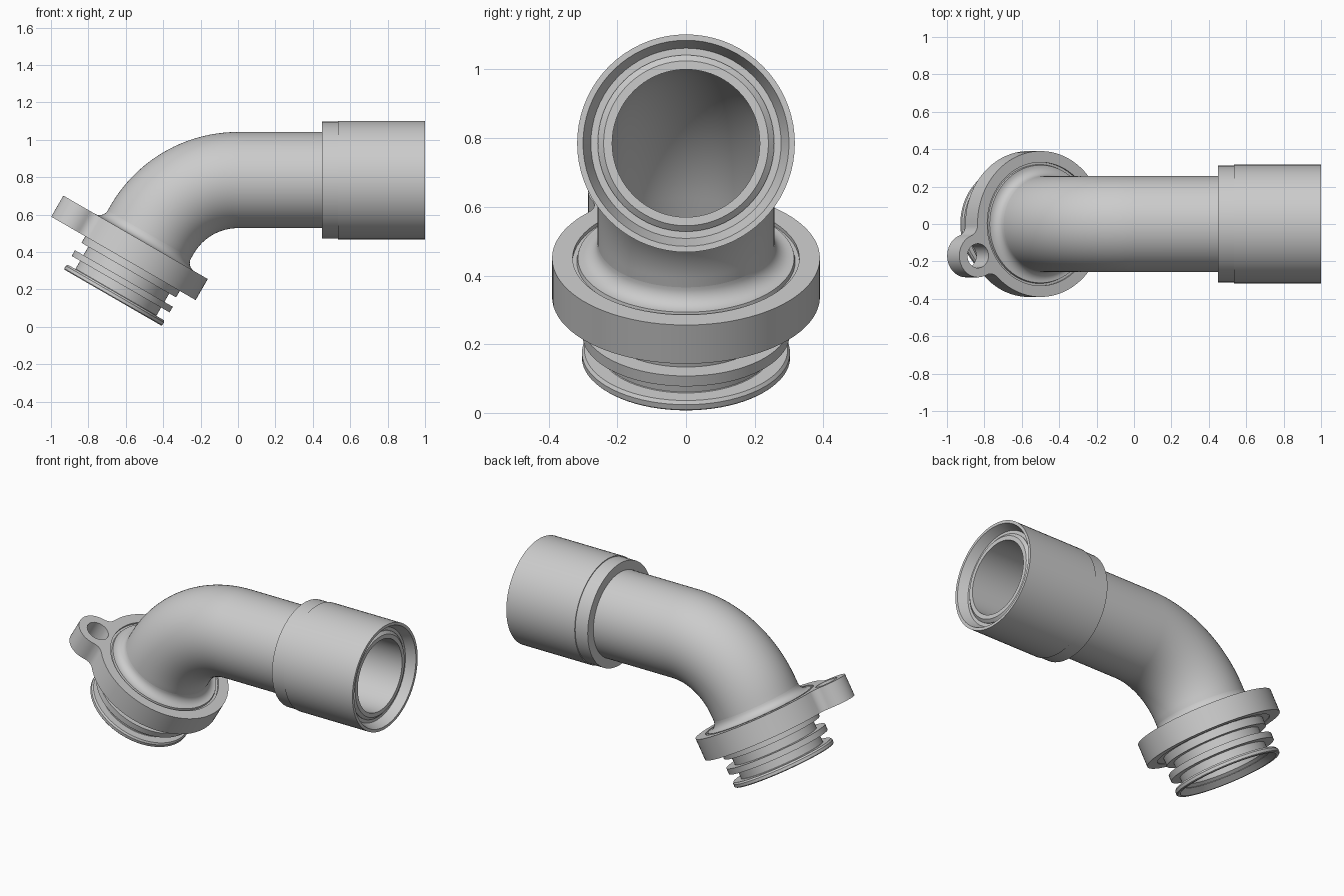
import bpy, bmesh, math
from math import pi, cos, sin, atan2, sqrt, radians
from mathutils import Vector, Matrix

if "Cube" in bpy.data.objects:
    bpy.data.objects.remove(bpy.data.objects["Cube"])

grey = bpy.data.materials.new("light grey plastic")
grey.use_nodes = True
grey.diffuse_color = (0.6, 0.6, 0.6, 1)
grey.node_tree.nodes["Principled BSDF"].inputs["Base Color"].default_value = (0.6, 0.6, 0.6, 1)

# Centre line: straight from the socket end, a 60 degree bend, straight to the spigot
AXIS_Z, BEND_R, BEND = 0.785, 0.53, radians(60)
ARC = BEND_R * BEND
TOP = 1 + ARC + 0.08        # distance along the centre line to the flange top
SEG = 72


def frame(d):
    """Point, tangent and in-plane normal at distance d along the centre line."""
    a = min(max((d - 1) / BEND_R, 0), BEND)
    t = Vector((-cos(a), 0, -sin(a)))
    n = Vector((-sin(a), 0, cos(a)))
    p = Vector((0, 0, AXIS_Z - BEND_R)) + n * BEND_R
    p += t * (min(d - 1, 0) + max(d - 1 - ARC, 0))
    return p, t, n


def finish(ob):
    ob.data.materials.clear()
    ob.data.materials.append(grey)
    bpy.ops.object.select_all(action='DESELECT')
    ob.select_set(True)
    bpy.context.view_layer.objects.active = ob
    bpy.ops.object.shade_smooth_by_angle(angle=radians(30))


def sweep(name, profile):
    """Turn a closed (distance, radius) profile around the centre line."""
    bm = bmesh.new()
    rings = []
    for d, r in profile:
        p, t, n = frame(d)
        rings.append([bm.verts.new(p + r * (cos(2 * pi * k / SEG) * Vector((0, 1, 0))
                                            + sin(2 * pi * k / SEG) * n)) for k in range(SEG)])
    for i, a in enumerate(rings):
        b = rings[(i + 1) % len(rings)]
        for k in range(SEG):
            j = (k + 1) % SEG
            bm.faces.new((a[k], a[j], b[j], b[k]))
    bmesh.ops.recalc_face_normals(bm, faces=bm.faces)
    me = bpy.data.meshes.new(name)
    bm.to_mesh(me)
    bm.free()
    ob = bpy.data.objects.new(name, me)
    bpy.context.collection.objects.link(ob)
    finish(ob)


# Bent pipe, with a chamfered open end inside the socket
bend = [1 + ARC * i / 28 for i in range(29)]
outer = [(0.035, 0.24), (0.05, 0.257)] + [(d, 0.257) for d in bend] + [(TOP, 0.257)]
inner = [(TOP, 0.215)] + [(d, 0.215) for d in reversed(bend)] + [(0.035, 0.215)]
sweep("bent_pipe", outer + inner)

# Socket sleeve with a slim rear band and a flared mouth
sweep("socket_sleeve", [(0, 0.317), (0.465, 0.317), (0.465, 0.312), (0.55, 0.312),
                        (0.55, 0.25), (0.055, 0.25), (0.055, 0.277), (0, 0.3)])

# Spigot: fillet at the pipe, groove in the flange face, then ribs and seal grooves
fillet = [(-0.05 * (1 - sin(a)), 0.257 + 0.05 * (1 - cos(a)))
          for a in [pi / 2 * i / 8 for i in range(9)]]
ribs = [(0.0, 0.315), (0.012, 0.318), (0.012, 0.34), (0.125, 0.34), (0.125, 0.292),
        (0.17, 0.292), (0.17, 0.25), (0.222, 0.25), (0.222, 0.302), (0.257, 0.302),
        (0.257, 0.25), (0.308, 0.25), (0.308, 0.296), (0.318, 0.303), (0.335, 0.303),
        (0.34, 0.298)]
bore = [(0.34, 0.282), (0.29, 0.235), (0.0, 0.215)]
sweep("ribbed_spigot", [(TOP + s, r) for s, r in fillet + ribs + bore])

# Flange outline: disc blended into an offset screw lug
DISC, LUG, BLEND, EYE = 0.39, 0.115, 0.06, 0.065
lug_at = Vector((0.387, -0.17))
D = lug_at.length
fx = ((DISC + BLEND) ** 2 - (LUG + BLEND) ** 2 + D * D) / (2 * D)
fy = sqrt((DISC + BLEND) ** 2 - fx * fx)
beta, gamma = atan2(fy, fx), atan2(fy, D - fx)
turn = Matrix.Rotation(atan2(lug_at.y, lug_at.x), 2)


def arc(cx, cy, r, a0, a1, n):
    return [turn @ Vector((cx + r * cos(a0 + (a1 - a0) * i / n),
                           cy + r * sin(a0 + (a1 - a0) * i / n))) for i in range(n)]


outline = (arc(0, 0, DISC, beta, 2 * pi - beta, 72)
           + arc(fx, -fy, BLEND, pi - beta, gamma, 10)
           + arc(D, 0, LUG, gamma - pi, pi - gamma, 28)
           + arc(fx, fy, BLEND, -gamma, beta - pi, 10))
loops = [outline, arc(0, 0, 0.33, 0, 2 * pi, SEG), arc(D, 0, EYE, 0, 2 * pi, 32)]

# Flange with its centre opening and screw hole
cu = bpy.data.curves.new("lug_flange", 'CURVE')
cu.dimensions = '2D'
cu.fill_mode = 'BOTH'
cu.extrude = 0.065
for pts in loops:
    sp = cu.splines.new('POLY')
    sp.points.add(len(pts) - 1)
    for q, v in zip(sp.points, pts):
        q.co = (v.x, v.y, 0, 1)
    sp.use_cyclic_u = True
flange = bpy.data.objects.new("lug_flange", cu)
bpy.context.collection.objects.link(flange)
p, t, n = frame(TOP + 0.065)
flange.matrix_world = Matrix((n, (0, 1, 0), t)).transposed().to_4x4()
flange.location = p
bpy.ops.object.select_all(action='DESELECT')
flange.select_set(True)
bpy.context.view_layer.objects.active = flange
bpy.ops.object.convert(target='MESH')
flange = bpy.context.view_layer.objects.active
bm = bmesh.new()
bm.from_mesh(flange.data)
bmesh.ops.remove_doubles(bm, verts=bm.verts, dist=0.0001)
bmesh.ops.recalc_face_normals(bm, faces=bm.faces)
bm.to_mesh(flange.data)
bm.free()
finish(flange)
